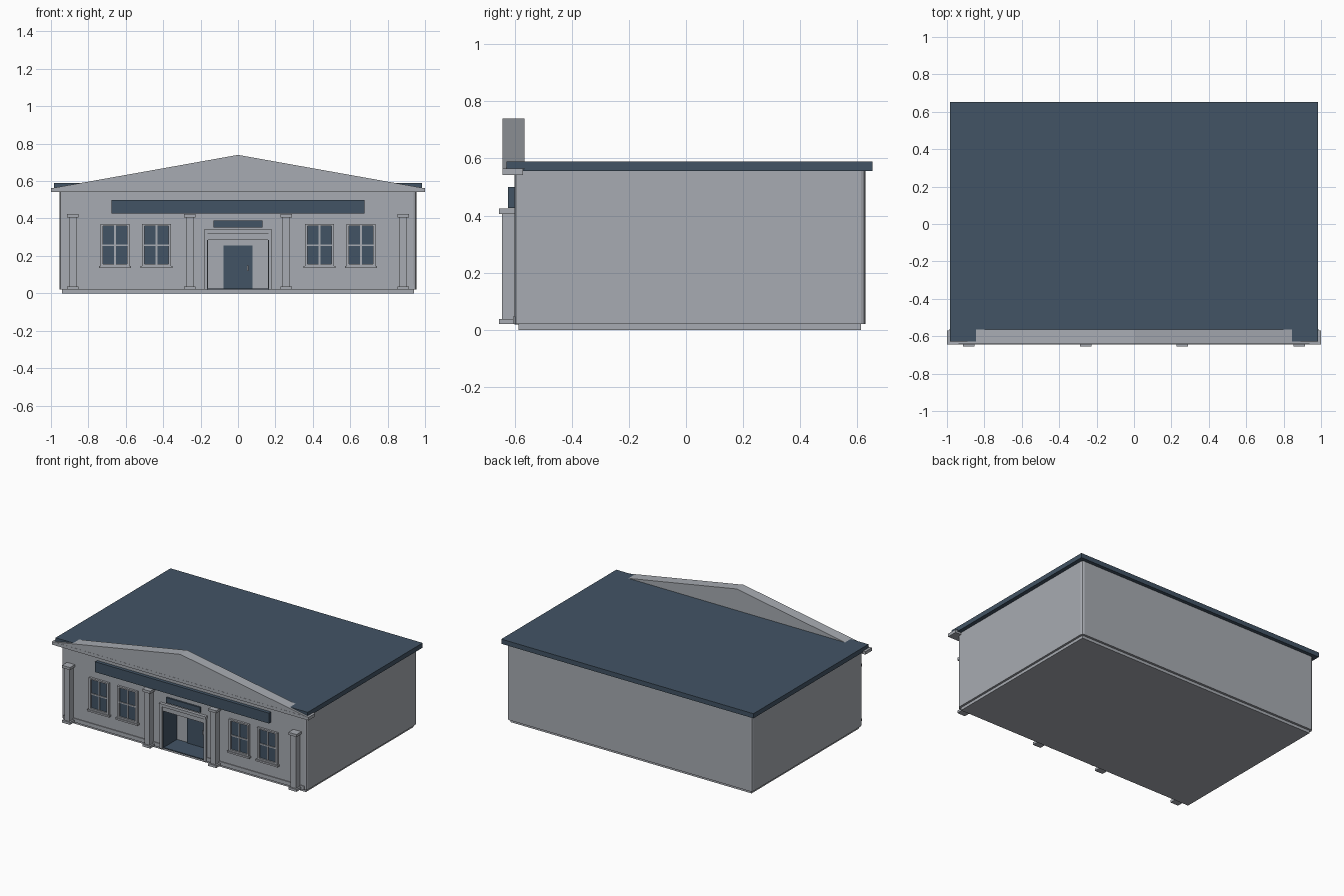
import bpy, bmesh

if "Cube" in bpy.data.objects:
    bpy.data.objects.remove(bpy.data.objects["Cube"])


def material(name, rgb):
    m = bpy.data.materials.new(name)
    m.diffuse_color = (*rgb, 1)
    m.use_nodes = True
    m.node_tree.nodes["Principled BSDF"].inputs["Base Color"].default_value = m.diffuse_color
    return m


GREY = material("stone_grey", (0.39, 0.41, 0.445))
BLUE = material("slate_blue", (0.055, 0.088, 0.13))


def finish(name, bm, mat):
    bmesh.ops.recalc_face_normals(bm, faces=bm.faces)
    me = bpy.data.meshes.new(name)
    bm.to_mesh(me)
    bm.free()
    ob = bpy.data.objects.new(name, me)
    bpy.context.collection.objects.link(ob)
    if mat:
        me.materials.append(mat)
    return ob


def box(name, x, y, z, mat=GREY, bevel=0):
    """Box from (min, max) ranges, optionally chamfered."""
    bm = bmesh.new()
    bmesh.ops.create_cube(bm, size=1)
    for v in bm.verts:
        for i, r in enumerate((x, y, z)):
            v.co[i] = r[0] if v.co[i] < 0 else r[1]
    if bevel:
        upright = [e for e in bm.edges
                   if abs(e.verts[0].co.z - e.verts[1].co.z) > 0.1]
        bmesh.ops.bevel(bm, geom=upright, offset=bevel, segments=2,
                        profile=0.5, affect='EDGES')
    return finish(name, bm, mat)


def prism(name, points, y0, y1, mat):
    """Extrude an x-z outline from y0 to y1."""
    bm = bmesh.new()
    face = bm.faces.new([bm.verts.new((x, y0, z)) for x, z in points])
    ext = bmesh.ops.extrude_face_region(bm, geom=[face])["geom"]
    for g in ext:
        if isinstance(g, bmesh.types.BMVert):
            g.co.y = y1
    return finish(name, bm, mat)


WALL = -0.60    # front wall plane
BACK = -0.45    # back of the entrance recess

# Main body with recessed entrance
box("floor_slab", (-0.94, 0.94), (-0.587, 0.612), (0, 0.022))
walls = box("walls", (-0.955, 0.955), (WALL, 0.628), (0.02, 0.557), GREY, 0.016)
cutter = box("entrance_cutter", (-0.165, 0.165), (-0.7, BACK), (0.022, 0.285))
cutter.hide_render = True
cutter.hide_viewport = False
cutter.display_type = 'WIRE'
mod = walls.modifiers.new("entrance", 'BOOLEAN')
mod.operation = 'DIFFERENCE'
mod.object = cutter
mod.solver = 'EXACT'
bpy.context.view_layer.objects.active = walls
bpy.ops.object.modifier_apply(modifier="entrance")
bpy.data.objects.remove(cutter)

# Roof, cornice and pediment
box("roof", (-0.983, 0.983), (-0.628, 0.653), (0.556, 0.589), BLUE)
box("cornice", (-1, 1), (-0.643, -0.57), (0.542, 0.564))
prism("pediment", [(-0.99, 0.563), (0.99, 0.563), (0, 0.74)],
      -0.642, -0.565, GREY)

# Entrance lining, door and handle
for s, side in ((-1, "left"), (1, "right")):
    box("entrance_side_" + side, sorted((s * 0.160, s * 0.166)),
        (WALL, BACK), (0.02, 0.285), BLUE)
box("entrance_floor", (-0.165, 0.165), (WALL, BACK), (0.018, 0.025), BLUE)
box("door", (-0.078, 0.078), (BACK - 0.008, BACK + 0.002), (0.02, 0.255), BLUE)
box("door_handle", (0.049, 0.057), (BACK - 0.018, BACK), (0.12, 0.148))

# Entrance surround
for s, side in ((-1, "left"), (1, "right")):
    box("door_jamb_" + side, sorted((s * 0.163, s * 0.18)),
        (-0.615, WALL + 0.005), (0.02, 0.325))
box("door_header", (-0.165, 0.165), (-0.608, WALL + 0.005), (0.285, 0.322))
box("door_lintel", (-0.182, 0.182), (-0.622, WALL + 0.005), (0.32, 0.34))

# Skirting on the front, either side of the entrance
for s, side in ((-1, "left"), (1, "right")):
    box("skirting_" + side, sorted((s * 0.18, s * 0.94)),
        (-0.606, WALL + 0.005), (0.02, 0.047))

# Blank sign boards
box("long_signboard", (-0.677, 0.677), (-0.624, -0.598), (0.427, 0.50), BLUE)
box("small_signboard", (-0.132, 0.132), (-0.612, -0.598), (0.352, 0.389), BLUE)

# Pilasters with base and cap
for i, x in enumerate((-0.883, -0.257, 0.257, 0.883)):
    box(f"pilaster_{i}", (x - 0.020, x + 0.020), (-0.645, -0.595), (0.03, 0.41))
    box(f"pilaster_base_{i}", (x - 0.031, x + 0.031), (-0.655, -0.595), (0.02, 0.037))
    box(f"pilaster_cap_{i}", (x - 0.031, x + 0.031), (-0.655, -0.595), (0.406, 0.424))

# Windows: glass, frame, glazing bars and sill
for i, x in enumerate((-0.657, -0.435, 0.435, 0.657)):
    box(f"window_glass_{i}", (x - 0.068, x + 0.068), (-0.604, -0.598), (0.15, 0.365), BLUE)
    for s in (-1, 1):
        box(f"window_side_{i}", sorted((x + s * 0.064, x + s * 0.078)),
            (-0.615, -0.598), (0.145, 0.37))
    box(f"window_top_{i}", (x - 0.07, x + 0.07), (-0.615, -0.598), (0.36, 0.37))
    box(f"window_bottom_{i}", (x - 0.07, x + 0.07), (-0.615, -0.598), (0.145, 0.157))
    box(f"window_bar_upright_{i}", (x - 0.005, x + 0.005), (-0.61, -0.60), (0.155, 0.362))
    box(f"window_bar_cross_{i}", (x - 0.066, x + 0.066), (-0.61, -0.60), (0.252, 0.261))
    box(f"window_sill_{i}", (x - 0.086, x + 0.086), (-0.622, -0.598), (0.134, 0.146))
